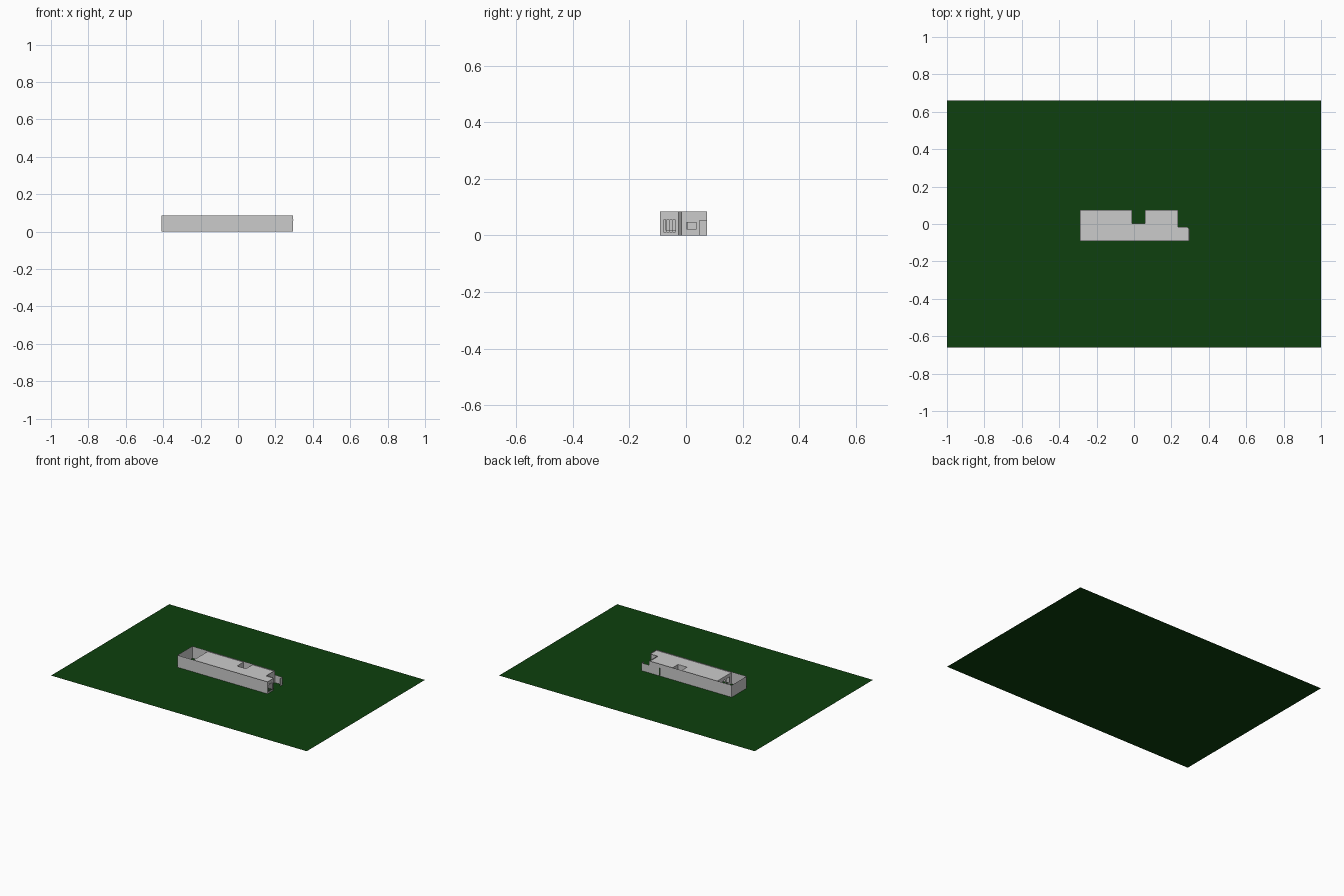
import bpy, bmesh
from mathutils import Vector

if "Cube" in bpy.data.objects:
    bpy.data.objects.remove(bpy.data.objects["Cube"])

H = 0.085          # wall height
ROOF = 0.079       # roof sits just below the parapet
X0, XC, X1 = -0.41, -0.29, 0.295     # yard end, roof start, east end
Y0, Y1 = -0.092, 0.075               # front, back
NX0, NX1, NY = -0.01, 0.06, 0.003    # light well
RX, RY = 0.235, -0.015               # porch recess


def finish(name, bm, mat=None):
    bmesh.ops.remove_doubles(bm, verts=bm.verts, dist=1e-6)
    me = bpy.data.meshes.new(name)
    bm.to_mesh(me)
    bm.free()
    ob = bpy.data.objects.new(name, me)
    bpy.context.collection.objects.link(ob)
    if mat:
        me.materials.append(mat)
    return ob


def wall(name, a, b, top=H, holes=()):
    """Thin upright wall from a to b; holes are (start, end, z0, z1) along it."""
    a, b = Vector(a), Vector(b)
    length = (b - a).length
    d = (b - a) / length
    us = sorted({0, length, *[h[0] for h in holes], *[h[1] for h in holes]})
    zs = sorted({0, top, *[h[2] for h in holes], *[h[3] for h in holes]})
    bm = bmesh.new()
    for u0, u1 in zip(us, us[1:]):
        for z0, z1 in zip(zs, zs[1:]):
            u, z = (u0 + u1) / 2, (z0 + z1) / 2
            if any(h[0] < u < h[1] and h[2] < z < h[3] for h in holes):
                continue
            p, q = a + d * u0, a + d * u1
            bm.faces.new([bm.verts.new((v.x, v.y, w)) for v, w in
                          ((p, z0), (q, z0), (q, z1), (p, z1))])
    return finish(name, bm)


def box(name, lo, hi):
    bm = bmesh.new()
    bmesh.ops.create_cube(bm, size=1)
    for v in bm.verts:
        v.co = [l + (c + 0.5) * (h - l) for l, h, c in zip(lo, hi, v.co)]
    return finish(name, bm)


def sheet(name, points, z, mat=None):
    bm = bmesh.new()
    bm.faces.new([bm.verts.new((x, y, z)) for x, y in points])
    return finish(name, bm, mat)


# Lawn
green = bpy.data.materials.new("lawn_green")
green.diffuse_color = (0.0044, 0.051, 0.0044, 1)
green.use_nodes = True
green.node_tree.nodes["Principled BSDF"].inputs["Base Color"].default_value = green.diffuse_color
sheet("lawn", [(-1, -0.66), (1, -0.66), (1, 0.66), (-1, 0.66)], 0, green)

# Roof with light well, porch recess and clipped corner
sheet("roof", [(XC, Y0), (X1, Y0), (X1, RY - 0.012), (X1 - 0.012, RY), (RX, RY),
               (RX, Y1), (NX1, Y1), (NX1, NY), (NX0, NY), (NX0, Y1), (XC, Y1)], ROOF)

# Outer walls, running on around the open yard
wall("front_wall", (X0, Y0), (X1, Y0))
wall("yard_end_wall", (X0, Y1), (X0, Y0))
slit = 0.15 - X0
wall("back_wall", (X0, Y1), (RX, Y1), holes=[(slit, slit + 0.005, 0, 0.055)])

# Yard-side facade with door and windows
wall("yard_facade", (XC, Y0), (XC, Y1), ROOF,
     [(0.02, 0.055, 0.02, 0.055), (0.07, 0.095, 0, 0.055), (0.11, 0.147, 0.02, 0.055)])

# Light well walls
wall("well_left_wall", (NX0, Y1), (NX0, NY), ROOF)
wall("well_inner_wall", (NX0, NY), (NX1, NY), ROOF)
wall("well_right_wall", (NX1, NY), (NX1, Y1), ROOF)

# East facade with wide glazed opening, and its clipped corner
wall("east_facade", (X1, Y0), (X1, RY - 0.012), holes=[(0.012, 0.056, 0.012, 0.055)])
wall("clipped_corner", (X1, RY - 0.012), (X1 - 0.012, RY))
for i in range(5):
    y = Y0 + 0.012 + i * 0.011
    box("window_mullion", (X1 - 0.003, y - 0.0008, 0.012), (X1, y + 0.0008, 0.055))
box("window_lintel", (X1 - 0.002, Y0 + 0.004, 0.06), (X1 + 0.001, RY - 0.012, 0.064))

# Porch recess: side wall, inner wall with window, low screen walls
wall("porch_side_wall", (X1 - 0.012, RY), (RX, RY))
wall("porch_inner_wall", (RX, RY), (RX, Y1), holes=[(0.016, 0.052, 0.022, 0.045)])
wall("porch_back_screen", (RX, Y1), (X1, Y1), 0.055)
wall("porch_end_screen", (X1, 0.048), (X1, Y1), 0.055)
